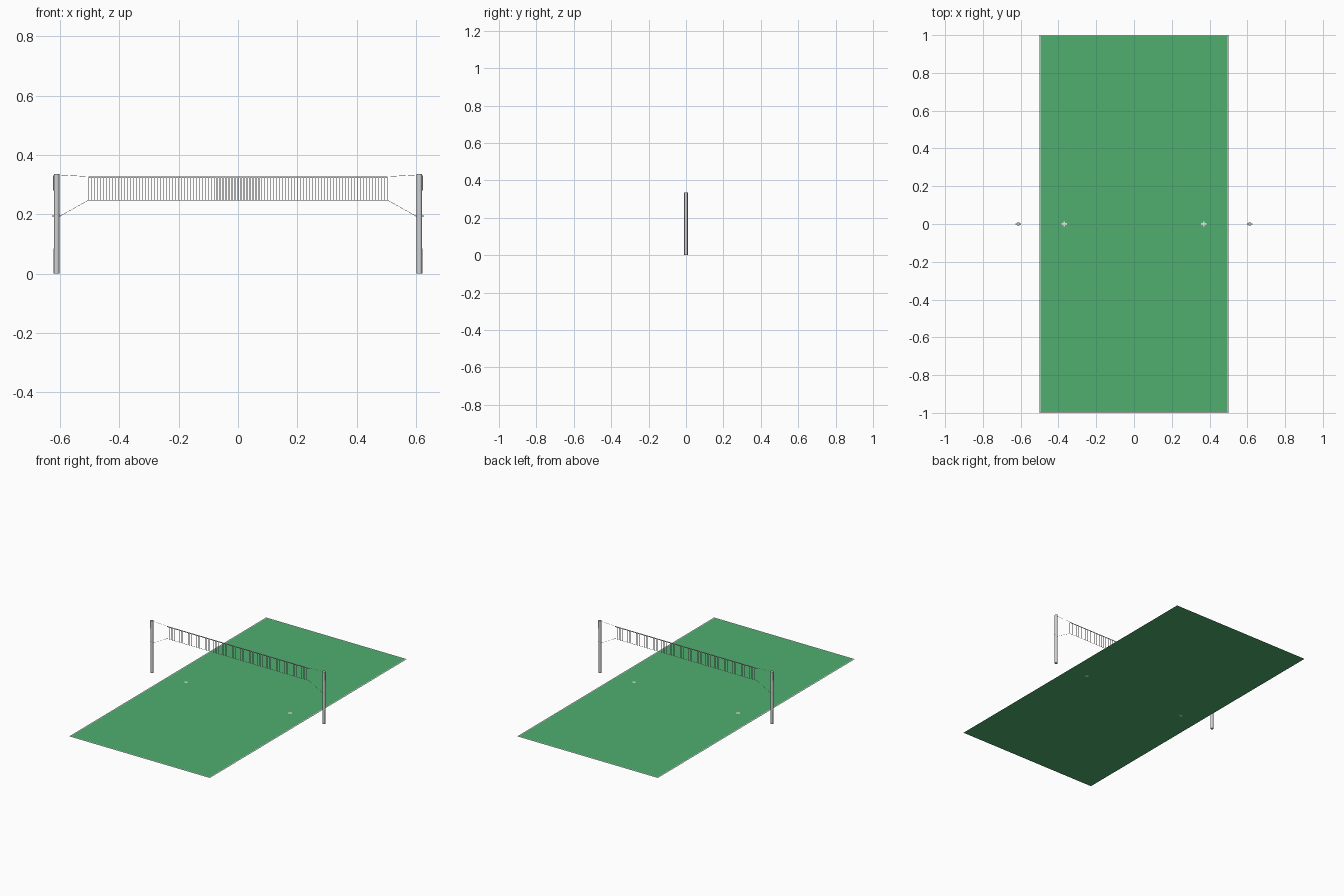
import bpy, bmesh, math
from mathutils import Vector, Matrix

if "Cube" in bpy.data.objects:
    bpy.data.objects.remove(bpy.data.objects["Cube"])


def mat(name, rgb):
    m = bpy.data.materials.new(name)
    m.diffuse_color = (*rgb, 1)
    m.use_nodes = True
    m.node_tree.nodes["Principled BSDF"].inputs["Base Color"].default_value = m.diffuse_color
    return m


GREEN = mat("court green", (0.080, 0.425, 0.158))
WHITE = mat("line white", (0.80, 0.80, 0.80))
STEEL = mat("post grey", (0.64, 0.64, 0.64))
CORD = mat("net cord grey", (0.56, 0.52, 0.55))


def finish(name, bm, material, smooth=False):
    me = bpy.data.meshes.new(name)
    bm.to_mesh(me)
    bm.free()
    me.materials.append(material)
    ob = bpy.data.objects.new(name, me)
    bpy.context.collection.objects.link(ob)
    if smooth:
        bpy.context.view_layer.objects.active = ob
        ob.select_set(True)
        bpy.ops.object.shade_smooth_by_angle()
        ob.select_set(False)
    return ob


def add_box(bm, c, s):
    bmesh.ops.create_cube(bm, size=1, matrix=Matrix.Translation(c) @ Matrix.Diagonal((*s, 1)))


def add_rod(bm, a, b, r, sides=8):
    a, b = Vector(a), Vector(b)
    d = b - a
    m = Matrix.Translation((a + b) / 2) @ d.to_track_quat('Z', 'Y').to_matrix().to_4x4()
    bmesh.ops.create_cone(bm, cap_ends=True, segments=sides, radius1=r, radius2=r,
                          depth=d.length, matrix=m)


def add_plate(bm, x0, x1, y0, y1, z):
    """Flat plate on the ground."""
    bm.faces.new([bm.verts.new(p) for p in
                  ((x0, y0, z), (x1, y0, z), (x1, y1, z), (x0, y1, z))])


def add_strip(bm, x0, x1, z0, z1):
    """Flat strip in the net plane."""
    bm.faces.new([bm.verts.new(p) for p in
                  ((x0, 0, z0), (x1, 0, z0), (x1, 0, z1), (x0, 0, z1))])


# Court surface
bm = bmesh.new()
add_plate(bm, -0.5, 0.5, -1, 1, 0.001)
finish("court", bm, GREEN)

# Boundary lines
bm = bmesh.new()
W = 0.006
for s in (-1, 1):
    xs = sorted((s * 0.5, s * (0.5 - W)))
    ys = sorted((s * 1.0, s * (1.0 - W)))
    add_plate(bm, *xs, -1, 1, 0.002)
    add_plate(bm, -0.5 + W, 0.5 - W, *ys, 0.002)
finish("boundary_lines", bm, WHITE)

# Small cross marks on the ground below the net, seen on both sides
bm = bmesh.new()
for x in (-0.37, 0.37):
    for z in (0.0004, 0.002):
        add_plate(bm, x - 0.014, x + 0.014, -0.004, 0.004, z)
        add_plate(bm, x - 0.004, x + 0.004, 0.004, 0.014, z)
        add_plate(bm, x - 0.004, x + 0.004, -0.014, -0.004, z)
finish("ground_marks", bm, WHITE)

# Net cords
X, Z0, Z1 = 0.505, 0.247, 0.328
N, H = 100, 0.0010
bm = bmesh.new()
for i in range(N + 1):
    x = -X + 2 * X * i / N
    add_strip(bm, x - H, x + H, Z0, Z1 - 0.006)
finish("net_cords", bm, CORD)

# Net tapes
bm = bmesh.new()
add_strip(bm, -X, X, Z1 - 0.006, Z1)
finish("net_top_tape", bm, WHITE)
bm = bmesh.new()
add_strip(bm, -X, X, Z0 - 0.001, Z0 + 0.001)
finish("net_bottom_rope", bm, CORD)

for s, side in ((-1, "left"), (1, "right")):
    px = s * 0.612
    # Post
    bm = bmesh.new()
    add_rod(bm, (px, 0, 0), (px, 0, 0.335), 0.0095, 24)
    finish("post_" + side, bm, STEEL, True)
    # Tension ropes
    bm = bmesh.new()
    add_rod(bm, (s * X, 0, 0.327), (px, 0, 0.333), 0.0006, 6)
    add_rod(bm, (s * X, 0, Z0), (s * 0.600, 0, 0.194), 0.0006, 6)
    finish("tension_ropes_" + side, bm, CORD, True)
    # Upper rope guide and lower guide on the outside of the post
    bm = bmesh.new()
    add_box(bm, (s * 0.622, 0, 0.305), (0.005, 0.004, 0.05))
    add_box(bm, (s * 0.6215, 0, 0.0425), (0.002, 0.004, 0.085))
    finish("post_guides_" + side, bm, STEEL)
    # Hook pin for the lower rope
    bm = bmesh.new()
    add_rod(bm, (s * 0.598, 0, 0.194), (s * 0.627, 0, 0.194), 0.0015)
    finish("hook_pin_" + side, bm, STEEL, True)
